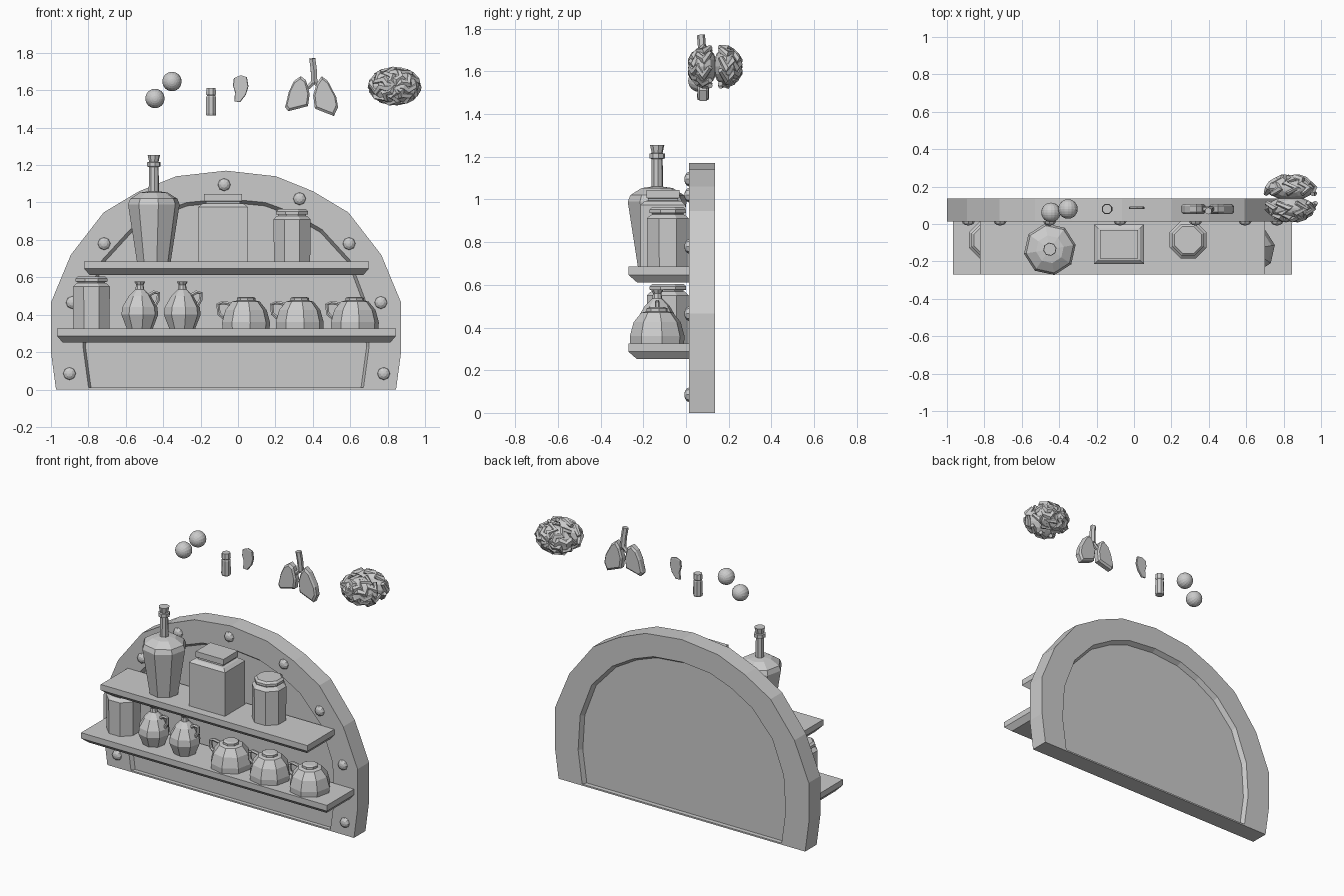
import bpy, bmesh, random
from math import sin, cos, pi, radians
from mathutils import Vector, Matrix

if "Cube" in bpy.data.objects:
    bpy.data.objects.remove(bpy.data.objects["Cube"])

random.seed(4)
CX = -0.064  # arch centre line


def finish(name, bm):
    bmesh.ops.recalc_face_normals(bm, faces=bm.faces)
    me = bpy.data.meshes.new(name)
    bm.to_mesh(me)
    bm.free()
    ob = bpy.data.objects.new(name, me)
    bpy.context.collection.objects.link(ob)
    return ob


def loft(name, loops):
    """Skin a stack of closed loops and cap both ends."""
    bm = bmesh.new()
    rings = [[bm.verts.new(p) for p in lp] for lp in loops]
    n = len(rings[0])
    for a, b in zip(rings, rings[1:]):
        for i in range(n):
            j = (i + 1) % n
            bm.faces.new((a[i], a[j], b[j], b[i]))
    bm.faces.new(rings[0])
    bm.faces.new(rings[-1])
    return finish(name, bm)


def lathe(name, x, y, profile, sides=8, rot=22.5):
    angs = [radians(rot) + 2 * pi * i / sides for i in range(sides)]
    return loft(name, [[(x + r * cos(a), y + r * sin(a), z) for a in angs] for r, z in profile])


def box_stack(name, x, y, layers):
    return loft(name, [[(x + sx * hx, y + sy * hy, z) for sx, sy in
                        ((-1, -1), (1, -1), (1, 1), (-1, 1))] for hx, hy, z in layers])


def tube(name, pts, r, sides=6, closed_taper=False):
    loops = []
    pts = [Vector(p) for p in pts]
    u = None
    for i, p in enumerate(pts):
        t = (pts[min(i + 1, len(pts) - 1)] - pts[max(i - 1, 0)]).normalized()
        u = (Vector((0, 1, 0)) if abs(t.y) < .9 else Vector((1, 0, 0))) if u is None else u
        u = (u - t * u.dot(t)).normalized()
        v = t.cross(u)
        k = r * (.55 if closed_taper and i in (0, len(pts) - 1) else 1)
        loops.append([p + (u * cos(2 * pi * s / sides) + v * sin(2 * pi * s / sides)) * k
                      for s in range(sides)])
    return loft(name, loops)


def ball(name, loc, scale, u=12, v=8, tilt=0):
    bm = bmesh.new()
    bmesh.ops.create_uvsphere(bm, u_segments=u, v_segments=v, radius=1)
    bm.transform(Matrix.Translation(loc) @ Matrix.Diagonal((*scale, 1)) @ Matrix.Rotation(tilt, 4, 'X'))
    return finish(name, bm)


def slab(name, outline, y, h, inset=.85):
    """Upright cushion-shaped slab from an x-z outline."""
    cx = sum(p[0] for p in outline) / len(outline)
    cz = sum(p[1] for p in outline) / len(outline)
    return loft(name, [[(cx + (a - cx) * k, y + dy, cz + (b - cz) * k) for a, b in outline]
                       for dy, k in ((-h, inset), (-h * .6, 1), (h * .6, 1), (h, inset))])


# Arched back board: frame with recessed panel on both sides
outer = [(.909, 0), (.936, .2), (.936, .465), (.83, .72), (.654, .947), (.465, 1.06), (.267, 1.14), (0, 1.17)]
inner = [(.735, .01), (.765, .23), (.75, .465), (.665, .69), (.514, .855), (.36, .945), (.21, 1.0), (0, 1.02)]


def arch(half, y, k=1.0):
    full = half + [(-x, z) for x, z in half[-2::-1]]
    return [(CX + x * k, y, z if z < .02 else z * k) for x, z in full]


loft("arched_back_board", [arch(inner, .04, .982), arch(inner, .014), arch(outer, .014),
                           arch(outer, .135), arch(inner, .135), arch(inner, .105, .982)])

# Rivets around the frame
for x, z in ((.39, 1.02), (.655, .78), (.825, .465), (.84, .085)):
    for s in (-1, 1):
        ball("rivet", (CX + .003 + s * x, .014, z), (.034, .022, .034), 8, 6, pi / 2)
ball("rivet_top", (CX - .01, .014, 1.095), (.034, .022, .034), 8, 6, pi / 2)

# Shelves with chamfered undersides
for name, x0, x1, top in (("upper_shelf", -.823, .70, .685), ("lower_shelf", -.968, .845, .325)):
    loft(name, [[(x0 + e, yf, z), (x1 - e, yf, z), (x1 - e, .016, z), (x0 + e, .016, z)]
                for e, yf, z in ((.03, -.23, top - .073), (0, -.27, top - .038), (0, -.27, top))])

# Tall corked bottle
lathe("tall_bottle", -.45, -.135, [(.092, .685), (.14, .99), (.128, 1.02), (.075, 1.053), (.028, 1.06),
                                   (.026, 1.19), (.036, 1.192), (.036, 1.215), (.026, 1.217)], 8, 10)
lathe("bottle_cork", -.45, -.135, [(.024, 1.21), (.034, 1.255)], 8, 10)

# Square canister
box_stack("square_canister", -.08, -.108, [(.133, .105, .685), (.133, .105, .975), (.112, .085, .993),
                                           (.092, .07, .995), (.092, .07, 1.005), (.102, .077, 1.007),
                                           (.102, .077, 1.045)])

# Octagonal lidded jars
for x, z0, z1 in ((.289, .685, .965), (-.784, .325, .605)):
    lathe("octagonal_jar", x, -.085, [(.105, z0), (.107, z1 - .055), (.088, z1 - .038), (.08, z1 - .036),
                                      (.08, z1 - .03), (.092, z1 - .028), (.092, z1 - .012), (.078, z1)])

# Small jugs with side handles
for x in (-.525, -.298):
    lathe("small_jug", x, -.135, [(.07, .325), (.1, .4), (.095, .44), (.06, .5), (.024, .535),
                                  (.02, .56), (.03, .578)], 8, 10)
    tube("jug_handle", [(x + .05, -.135, .505), (x + .075, -.135, .52), (x + .1, -.135, .515),
                        (x + .098, -.135, .48), (x + .07, -.135, .43)], .011)

# Round squat pots with side handles
for x in (.043, .33, .625):
    lathe("round_pot", x, -.135, [(.128, .325), (.13, .36), (.112, .425), (.075, .47), (.05, .476),
                                  (.05, .49), (.035, .495)], 8, 10)
    tube("pot_handle", [(x - .07, -.135, .455), (x - .125, -.135, .465), (x - .15, -.135, .455),
                        (x - .145, -.135, .405), (x - .11, -.135, .375)], .011)

# Floating pair of eyes
for x, y, z in ((-.353, .08, 1.647), (-.444, .062, 1.556)):
    ball("eyeball", (x, y, z), (.052,) * 3, 16, 12, pi / 2)

# Floating finger
lathe("finger", -.144, .08, [(.027, 1.465), (.03, 1.475), (.028, 1.565), (.024, 1.572),
                             (.029, 1.58), (.026, 1.613)], 8)

# Floating ear
ear = [(-.022, 1.665), (.015, 1.68), (.048, 1.67), (.056, 1.62), (.042, 1.575), (.012, 1.537),
       (-.02, 1.54), (-.016, 1.59), (-.027, 1.625)]
slab("ear", ear, .086, .007, .93)

# Floating lungs and windpipe
left = [(.335, 1.675), (.363, 1.655), (.383, 1.58), (.374, 1.515), (.268, 1.488), (.252, 1.51),
        (.272, 1.593), (.3, 1.65)]
right = [(.448, 1.675), (.48, 1.65), (.525, 1.565), (.535, 1.51), (.513, 1.462), (.411, 1.502),
         (.402, 1.573), (.422, 1.64)]
slab("left_lung", left, .08, .026)
slab("right_lung", right, .08, .026)
tube("windpipe", [(.397, .07, 1.77), (.405, .075, 1.71), (.408, .08, 1.64)], .019)
tube("left_branch", [(.408, .08, 1.65), (.385, .08, 1.625), (.355, .08, 1.6)], .014)
tube("right_branch", [(.408, .08, 1.65), (.425, .08, 1.63), (.46, .08, 1.61)], .014)

# Floating brain: two hemispheres wrapped in winding folds
C = Vector((.838, .137, 1.622))
R = Vector((.137, .112, .094))
for s in (-1, 1):
    ball("brain_half", C + Vector((0, s * .052, 0)), (.13, .062, .09), 12, 8)
    for k in range(9):
        a = 2 * pi * k / 9 + .2 * s
        pts = []
        for i in range(6):
            b = radians(12 + 15 * i)
            aa = a + .22 * (-1) ** i + random.uniform(-.1, .1)
            d = Vector((cos(b) * cos(aa), s * sin(b), cos(b) * sin(aa)))
            pts.append(C + Vector(d[j] * R[j] for j in range(3)))
        tube("brain_fold", pts, .023, 6, True)
